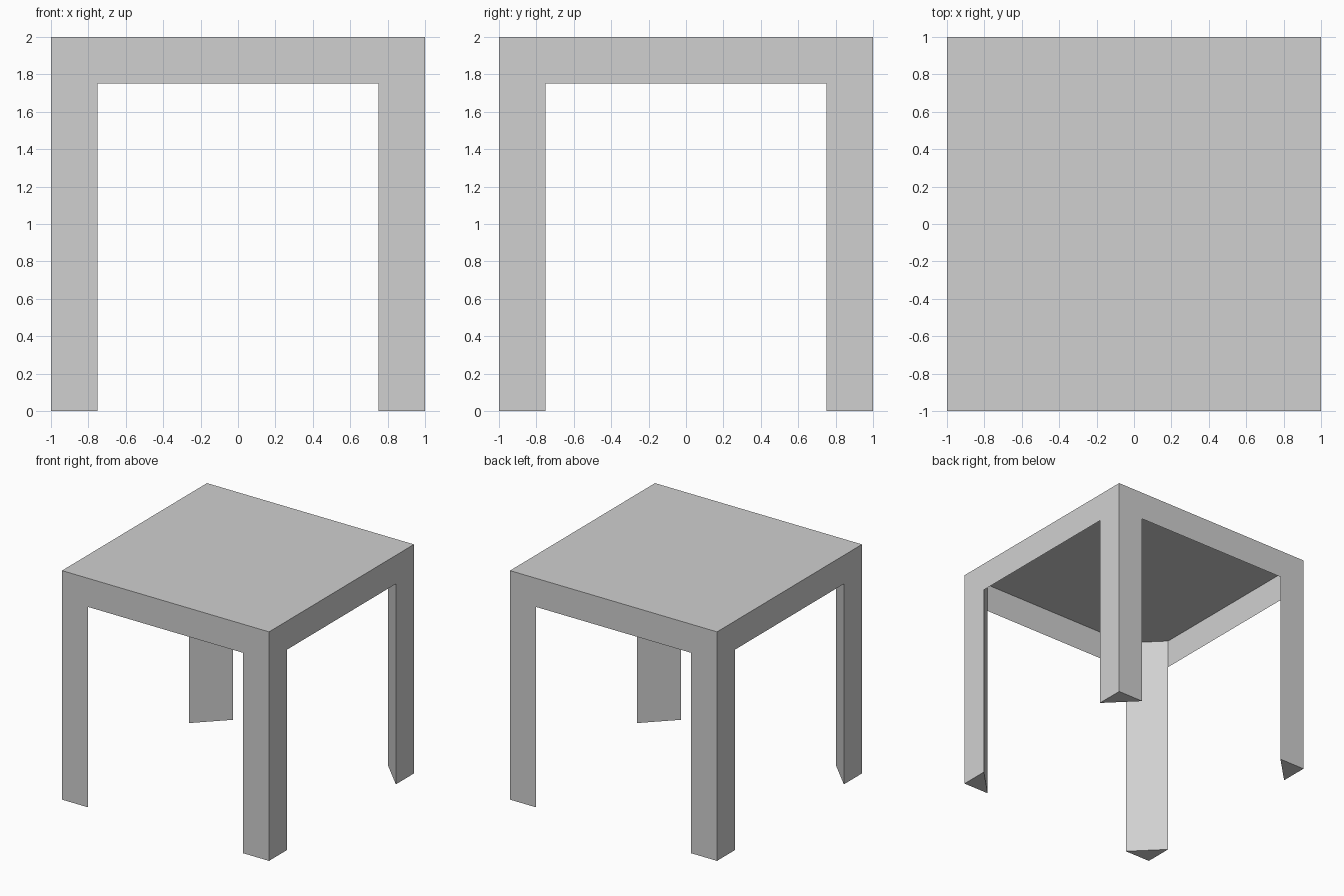
import bpy
from math import pi
from mathutils import Matrix

cube = bpy.data.objects.get("Cube")
if cube:
    bpy.data.objects.remove(cube, do_unlink=True)

HALF = 1.0      # half the table width
TOP = 2.0       # table height
LEG = 0.25      # leg width along each side
APRON = 0.25    # apron depth

grey = bpy.data.materials.new("light grey")
grey.use_nodes = True
colour = (0.63, 0.63, 0.63, 1)
grey.diffuse_color = colour
grey.node_tree.nodes["Principled BSDF"].inputs["Base Color"].default_value = colour


def make_part(name, verts, faces, turn=0):
    """Flat-shaded part, turned about the table's centre in quarter turns."""
    mesh = bpy.data.meshes.new(name)
    mesh.from_pydata(verts, [], faces)
    mesh.transform(Matrix.Rotation(turn * pi / 2, 4, "Z"))
    mesh.materials.append(grey)
    obj = bpy.data.objects.new(name, mesh)
    bpy.context.collection.objects.link(obj)
    return obj


# Thin top sheet
make_part("table_top",
          [(-HALF, -HALF, TOP), (HALF, -HALF, TOP), (HALF, HALF, TOP), (-HALF, HALF, TOP)],
          [(0, 1, 2, 3)])

# Thin aprons and triangular corner legs, one of each per quarter turn
inner = HALF - LEG
sides = ["front", "left", "back", "right"]
corners = ["front_left", "back_left", "back_right", "front_right"]
triangle = [(inner, -HALF), (HALF, -HALF), (HALF, -inner)]
for turn in range(4):
    low = TOP - APRON
    make_part(sides[turn] + "_apron",
              [(-inner, -HALF, low), (inner, -HALF, low),
               (inner, -HALF, TOP), (-inner, -HALF, TOP)],
              [(0, 1, 2, 3)], turn)
    # Leg is open where it meets the top sheet and closed at the foot
    verts = [(x, y, z) for z in (0, TOP) for x, y in triangle]
    walls = [(i, (i + 1) % 3, (i + 1) % 3 + 3, i + 3) for i in range(3)]
    make_part(corners[turn] + "_leg", verts, walls + [(2, 1, 0)], turn)
